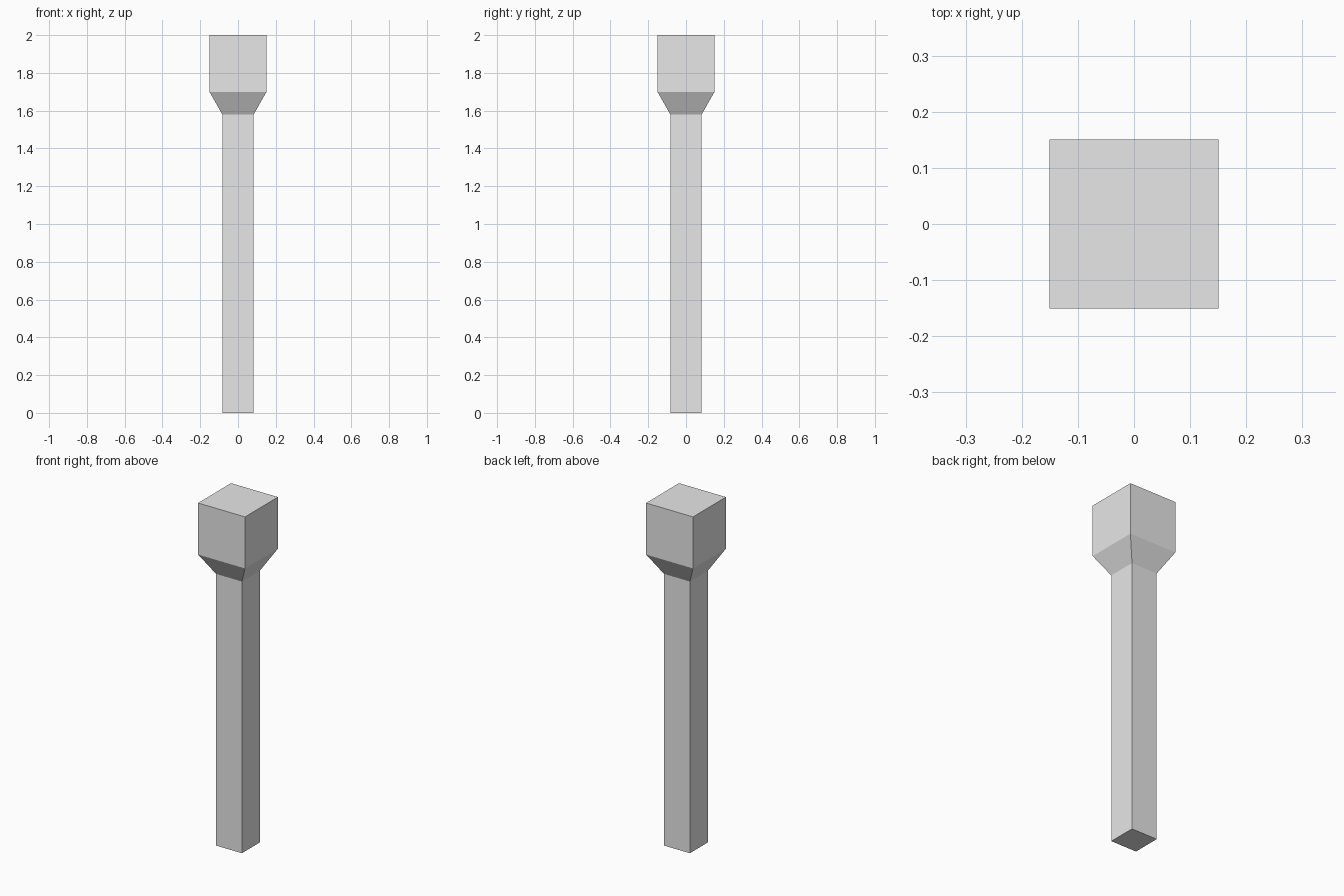
import bpy
import bmesh

if "Cube" in bpy.data.objects:
    bpy.data.objects.remove(bpy.data.objects["Cube"])

grey = bpy.data.materials.new("light grey")
grey.diffuse_color = (0.8, 0.8, 0.8, 1.0)
grey.use_nodes = True
grey.node_tree.nodes["Principled BSDF"].inputs["Base Color"].default_value = grey.diffuse_color

# Square post flaring into a cubic capital: (half width, height) profile
profile = [(0.083, 0.0), (0.083, 1.58), (0.151, 1.70), (0.151, 2.0)]

bm = bmesh.new()
rings = [[bm.verts.new((sx * h, sy * h, z))
          for sx, sy in ((-1, -1), (1, -1), (1, 1), (-1, 1))]
         for h, z in profile]

# Side walls
for low, high in zip(rings, rings[1:]):
    for i in range(4):
        j = (i + 1) % 4
        bm.faces.new((low[i], low[j], high[j], high[i]))

# Bottom and top caps
bm.faces.new(rings[0][::-1])
bm.faces.new(rings[-1])

mesh = bpy.data.meshes.new("post")
bm.to_mesh(mesh)
bm.free()
mesh.materials.append(grey)
post = bpy.data.objects.new("post", mesh)
bpy.context.collection.objects.link(post)
